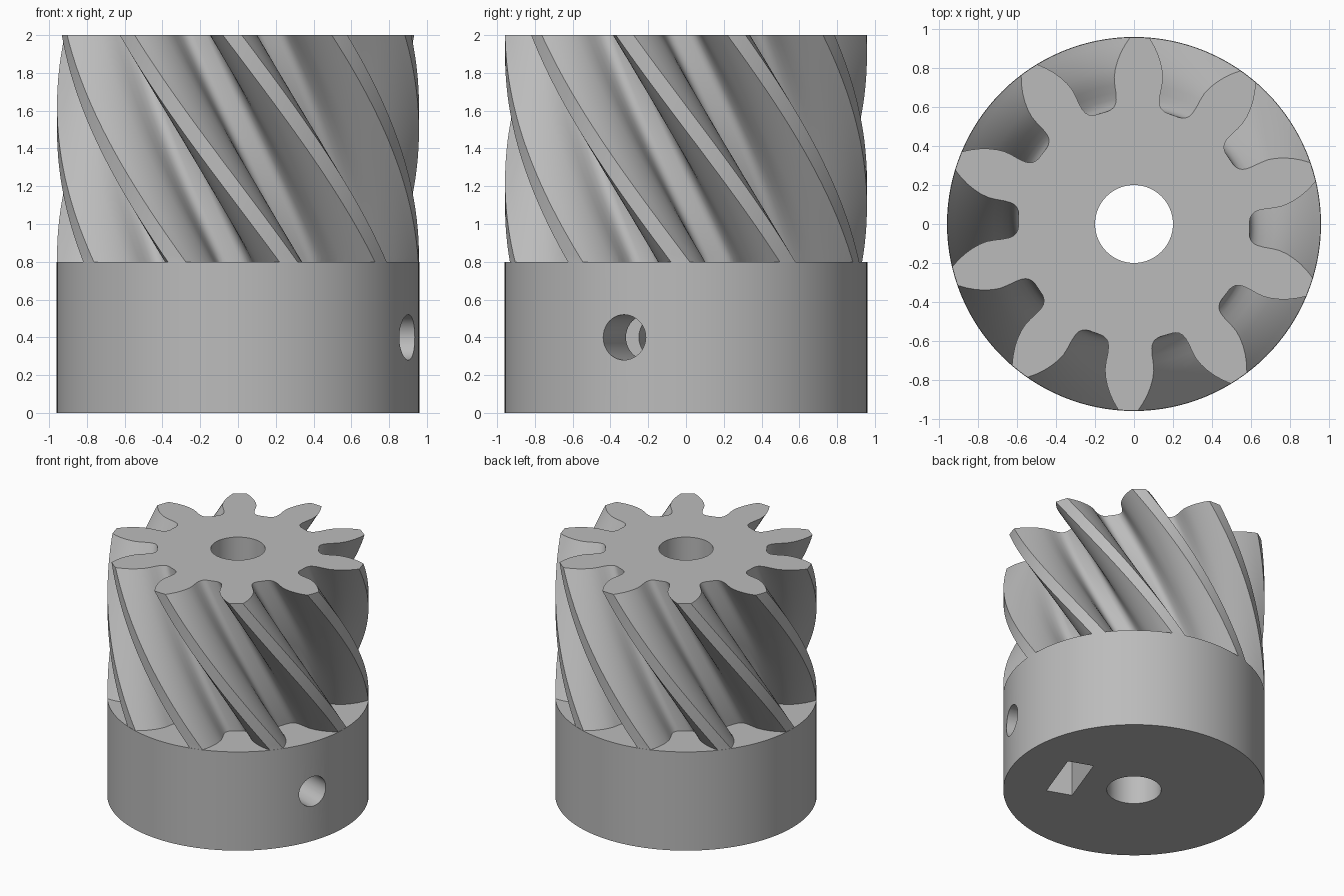
import bpy, bmesh, math
from mathutils import Matrix

if "Cube" in bpy.data.objects:
    bpy.data.objects.remove(bpy.data.objects["Cube"])

TEETH, R, H, HUB_H = 10, 0.96, 2.0, 0.8
TOP_PHASE = math.radians(88.2)            # tooth direction on the top face
TWIST = math.radians(54) / (H - HUB_H)    # helix rate per unit height
SCREW_DIR = math.radians(-20)

steel = bpy.data.materials.new("grey_metal")
steel.diffuse_color = (0.5, 0.5, 0.5, 1)
steel.use_nodes = True
steel.node_tree.nodes["Principled BSDF"].inputs["Base Color"].default_value = steel.diffuse_color


def finish(bm, name):
    bmesh.ops.recalc_face_normals(bm, faces=bm.faces)
    me = bpy.data.meshes.new(name)
    bm.to_mesh(me)
    bm.free()
    me.materials.append(steel)
    ob = bpy.data.objects.new(name, me)
    bpy.context.collection.objects.link(ob)
    return ob


def cylinder(name, r, depth, matrix, segments):
    bm = bmesh.new()
    bmesh.ops.create_cone(bm, cap_ends=True, segments=segments, radius1=r,
                          radius2=r, depth=depth, matrix=matrix)
    return finish(bm, name)


def boolean(target, tool, operation):
    mod = target.modifiers.new(operation, 'BOOLEAN')
    mod.operation, mod.solver, mod.object = operation, 'EXACT', tool
    bpy.context.view_layer.objects.active = target
    bpy.ops.object.modifier_apply(modifier=mod.name)
    bpy.data.objects.remove(tool)


# Half tooth outline, root to tip: (radius, half width)
flank = [(0.594, 0.150), (0.598, 0.136), (0.607, 0.123), (0.622, 0.114),
         (0.645, 0.111), (0.68, 0.114), (0.72, 0.121), (0.76, 0.125),
         (0.80, 0.121), (0.84, 0.111), (0.88, 0.096), (0.92, 0.075),
         (0.958, 0.050)]
tooth = [(r, -math.asin(w / r)) for r, w in flank] + [(0.958, 0.0)]
tooth += [(r, math.asin(w / r)) for r, w in reversed(flank)]
outline = [(r, a + 2 * math.pi * k / TEETH) for k in range(TEETH) for r, a in tooth]

# Helical teeth, sunk a little into the hub
bm = bmesh.new()
LAYERS, z0 = 28, HUB_H - 0.1
rings = []
for i in range(LAYERS + 1):
    z = z0 + (H - z0) * i / LAYERS
    turn = TOP_PHASE + TWIST * (H - z)
    rings.append([bm.verts.new((r * math.cos(a + turn), r * math.sin(a + turn), z))
                  for r, a in outline])
n = len(outline)
for lo, hi in zip(rings, rings[1:]):
    for j in range(n):
        k = (j + 1) % n
        bm.faces.new((lo[j], lo[k], hi[k], hi[j]))
bm.faces.new(rings[0])
bm.faces.new(rings[-1])
teeth = finish(bm, "helical_teeth")

# Hub
gear = cylinder("helical_pinion", R, HUB_H, Matrix.Translation((0, 0, HUB_H / 2)), 128)
boolean(gear, teeth, 'UNION')

# Shaft bore
boolean(gear, cylinder("bore_cutter", 0.2, 3, Matrix.Translation((0, 0, 1)), 64), 'DIFFERENCE')

# Set screw hole, from the rim into the bore
aim = Matrix.Rotation(SCREW_DIR, 4, 'Z')
lay = Matrix.Translation((0.6, 0, 0.4)) @ Matrix.Rotation(math.pi / 2, 4, 'Y')
boolean(gear, cylinder("screw_cutter", 0.12, 1.1, aim @ lay, 40), 'DIFFERENCE')

# Nut pocket, open at the underside
bm = bmesh.new()
bmesh.ops.create_cube(bm, size=1, matrix=aim @ Matrix.Translation((0.5, 0, 0.265))
                      @ Matrix.Diagonal((0.2, 0.46, 0.73, 1)))
boolean(gear, finish(bm, "nut_cutter"), 'DIFFERENCE')

bpy.ops.object.select_all(action='DESELECT')
gear.select_set(True)
bpy.context.view_layer.objects.active = gear
bpy.ops.object.shade_smooth_by_angle(angle=math.radians(30))
